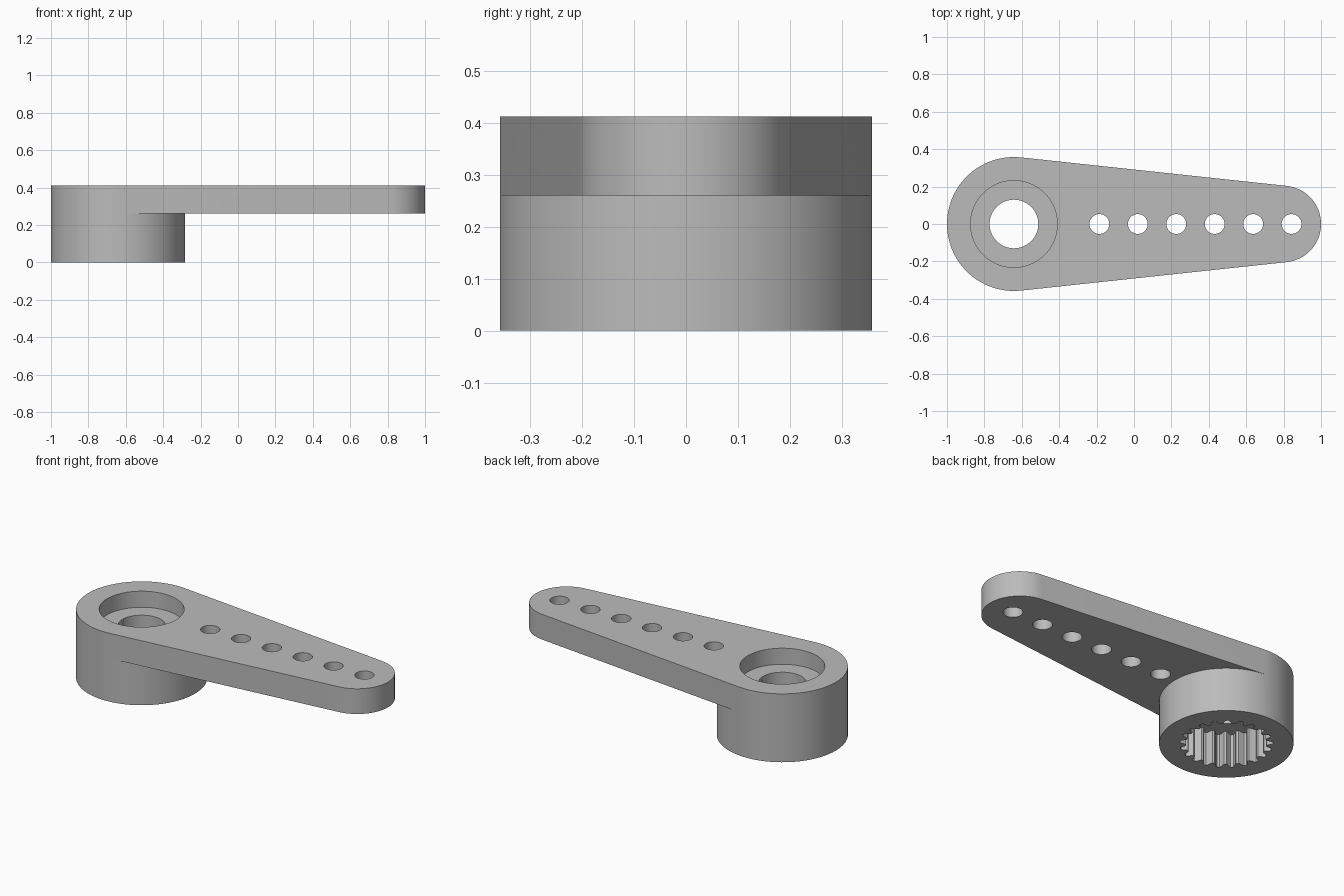
import bpy, bmesh, math
from math import cos, sin, pi, tau

HUB_X, HUB_R = -0.642, 0.358
TIP_X, TIP_R = 0.795, 0.205
TOP, ARM_BOTTOM = 0.412, 0.26
SOCKET_DEPTH, RECESS_FLOOR = 0.2, 0.315
TEETH = 21

if "Cube" in bpy.data.objects:
    bpy.data.objects.remove(bpy.data.objects["Cube"], do_unlink=True)

grey = bpy.data.materials.new("light grey plastic")
grey.use_nodes = True
colour = (0.5, 0.5, 0.5, 1)
grey.diffuse_color = colour
grey.node_tree.nodes["Principled BSDF"].inputs["Base Color"].default_value = colour


def arc(cx, r, start, end, steps):
    return [(cx + r * cos(start + (end - start) * i / steps),
             r * sin(start + (end - start) * i / steps)) for i in range(steps + 1)]


def circle(cx, r, steps=64):
    return arc(cx, r, 0, tau, steps)[:-1]


def prism(name, outline, bottom, top):
    bm = bmesh.new()
    face = bm.faces.new([bm.verts.new((x, y, bottom)) for x, y in outline])
    grown = bmesh.ops.extrude_face_region(bm, geom=[face])["geom"]
    bmesh.ops.translate(bm, vec=(0, 0, top - bottom),
                        verts=[g for g in grown if isinstance(g, bmesh.types.BMVert)])
    bmesh.ops.recalc_face_normals(bm, faces=bm.faces)
    mesh = bpy.data.meshes.new(name)
    bm.to_mesh(mesh)
    bm.free()
    mesh.materials.append(grey)
    obj = bpy.data.objects.new(name, mesh)
    bpy.context.collection.objects.link(obj)
    return obj


def combine(target, other, operation):
    mod = target.modifiers.new(operation, "BOOLEAN")
    mod.operation, mod.solver, mod.object = operation, "EXACT", other
    bpy.context.view_layer.objects.active = target
    bpy.ops.object.modifier_apply(modifier=mod.name)
    bpy.data.objects.remove(other, do_unlink=True)


# Tapered arm: two arcs joined by tangent sides, sharing its arc with the hub
tangent = math.acos((HUB_R - TIP_R) / (TIP_X - HUB_X))
hub_arc = arc(HUB_X, HUB_R, tangent, tau - tangent, 48)
tip_arc = arc(TIP_X, TIP_R, -tangent, tangent, 32)
horn = prism("servo_horn", hub_arc + tip_arc, ARM_BOTTOM, TOP)

# Round hub below the wide end
hub_front = arc(HUB_X, HUB_R, -tangent, tangent, 40)[1:-1]
combine(horn, prism("hub", hub_arc + hub_front, 0, TOP), "UNION")

# Screw recess and through hole
combine(horn, prism("recess_cutter", circle(HUB_X, 0.232), RECESS_FLOOR, 1), "DIFFERENCE")
combine(horn, prism("screw_cutter", circle(HUB_X, 0.13), -1, 1), "DIFFERENCE")

# Toothed socket in the underside
socket = []
steps = TEETH * 10
for i in range(steps):
    a = tau * i / steps
    r = 0.232 + 0.018 * math.tanh(1.6 * cos(TEETH * a)) / math.tanh(1.6)
    socket.append((HUB_X + r * cos(a), r * sin(a)))
combine(horn, prism("socket_cutter", socket, -1, SOCKET_DEPTH), "DIFFERENCE")

# Row of linkage holes
for i in range(6):
    hole = prism("hole_cutter", circle(-0.185 + 0.2055 * i, 0.053, 32), -1, 1)
    combine(horn, hole, "DIFFERENCE")

# Smooth round walls, crisp rims
bpy.ops.object.select_all(action="DESELECT")
horn.select_set(True)
bpy.context.view_layer.objects.active = horn
bpy.ops.object.shade_smooth_by_angle(angle=math.radians(35))
